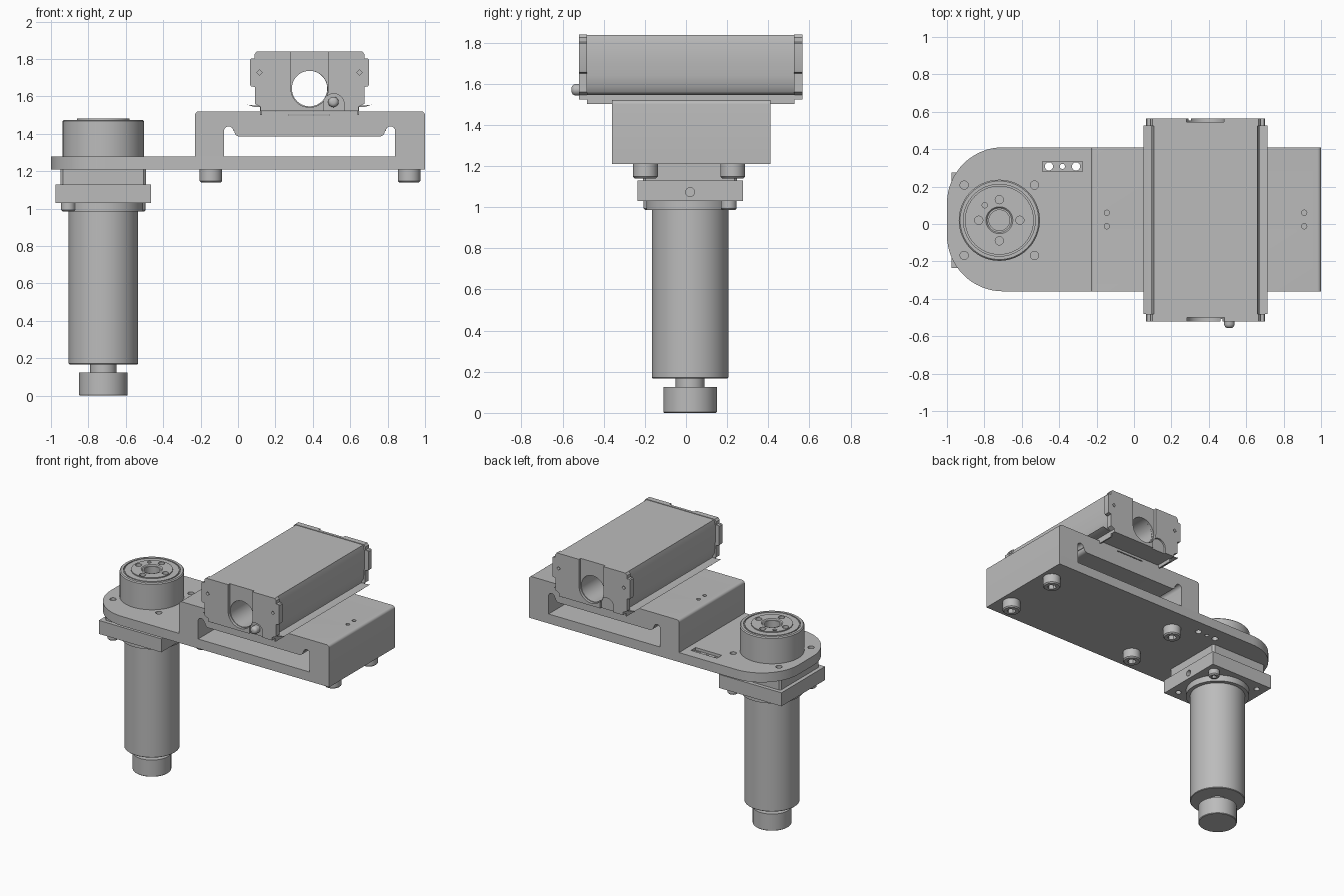
import bpy, bmesh, math
from mathutils import Matrix, Vector

if "Cube" in bpy.data.objects:
    bpy.data.objects.remove(bpy.data.objects["Cube"], do_unlink=True)

grey = bpy.data.materials.new("machined grey")
grey.use_nodes = True
COLOR = (0.5, 0.5, 0.5, 1)
grey.diffuse_color = COLOR
grey.node_tree.nodes["Principled BSDF"].inputs["Base Color"].default_value = COLOR


def finish(name, bm):
    bmesh.ops.recalc_face_normals(bm, faces=bm.faces)
    mesh = bpy.data.meshes.new(name)
    bm.to_mesh(mesh)
    bm.free()
    mesh.materials.append(grey)
    ob = bpy.data.objects.new(name, mesh)
    bpy.context.collection.objects.link(ob)
    return ob


def box(name, x0, x1, y0, y1, z0, z1):
    bm = bmesh.new()
    size = Vector((x1 - x0, y1 - y0, z1 - z0))
    mid = Vector((x0 + x1, y0 + y1, z0 + z1)) / 2
    bmesh.ops.create_cube(bm, size=1, matrix=Matrix.Translation(mid) @ Matrix.Diagonal(size).to_4x4())
    return finish(name, bm)


def cyl(name, at, r, depth, axis="z", sides=48):
    """Cylinder starting at a point and running along +axis."""
    bm = bmesh.new()
    turn = {"z": Matrix(), "y": Matrix.Rotation(-math.pi / 2, 4, "X"),
            "x": Matrix.Rotation(math.pi / 2, 4, "Y")}[axis]
    bmesh.ops.create_cone(bm, cap_ends=True, segments=sides, radius1=r, radius2=r, depth=depth,
                          matrix=Matrix.Translation(at) @ turn @ Matrix.Translation((0, 0, depth / 2)))
    return finish(name, bm)


def prism(name, points, lo, hi, axis="y"):
    """Extrude an (x, z) outline along y, or an (x, y) outline along z."""
    bm = bmesh.new()
    put = (lambda p: (p[0], lo, p[1])) if axis == "y" else (lambda p: (p[0], p[1], lo))
    face = bm.faces.new([bm.verts.new(put(p)) for p in points])
    new = bmesh.ops.extrude_face_region(bm, geom=[face])["geom"]
    step = Vector((0, hi - lo, 0)) if axis == "y" else Vector((0, 0, hi - lo))
    bmesh.ops.translate(bm, verts=[v for v in new if isinstance(v, bmesh.types.BMVert)], vec=step)
    return finish(name, bm)


def lathe(name, x, y, profile):
    bm = bmesh.new()
    vs = [bm.verts.new((x + r, y, z)) for r, z in profile]
    es = [bm.edges.new(pair) for pair in zip(vs, vs[1:])]
    bmesh.ops.spin(bm, geom=vs + es, cent=(x, y, 0), axis=(0, 0, 1), angle=math.tau, steps=64)
    bmesh.ops.remove_doubles(bm, verts=bm.verts, dist=0.0002)
    return finish(name, bm)


def arc(cx, cy, r, a0, a1, n=6):
    angles = [math.radians(a0 + (a1 - a0) * i / n) for i in range(n + 1)]
    return [(cx + r * math.cos(a), cy + r * math.sin(a)) for a in angles]


def cut(ob, *cutters):
    for c in cutters:
        mod = ob.modifiers.new("cut", "BOOLEAN")
        mod.operation, mod.solver, mod.object = "DIFFERENCE", "EXACT", c
        bpy.context.view_layer.objects.active = ob
        bpy.ops.object.modifier_apply(modifier=mod.name)
        bpy.data.objects.remove(c, do_unlink=True)


MX, MY = -0.72, 0.02          # motor axis
Y0, Y1 = -0.36, 0.41          # plate depth
corners = [(MX + sx * 0.188, MY + sy * 0.188) for sx in (-1, 1) for sy in (-1, 1)]

# Base plate with rounded end, bolt holes and sensor recess
plate = prism("base_plate", [(1, Y0), (1, Y1)] + arc(-0.7, Y1 - 0.3, 0.3, 90, 180, 16)
              + arc(-0.7, Y0 + 0.3, 0.3, 180, 270, 16), 1.21, 1.28, "z")
for x, y in corners:
    cut(plate, cyl("cutter", (x, y, 1.1), 0.022, 0.3, sides=24))
cut(plate, box("cutter", -0.49, -0.275, 0.28, 0.335, 1.26, 1.3))
for x, r in ((-0.455, 0.022), (-0.383, 0.014), (-0.31, 0.022)):
    cut(plate, cyl("cutter", (x, 0.308, 1.1), r, 0.3, sides=24))

# Bridge with relieved opening
side = arc(-0.05, 1.415, 0.025, 180, 0, 8) + arc(0.01, 1.415, 0.03, 180, 270)
side = [(-0.075, 1.28)] + side
mid = 0.3825
bridge = prism("bridge", [(-0.23, 1.28)] + side + [(2 * mid - x, z) for x, z in reversed(side)]
               + [(1, 1.28)] + arc(0.98, 1.5, 0.02, 0, 90) + arc(-0.21, 1.5, 0.02, 90, 180), Y0, Y1)
for x in (-0.145, 0.91):
    for y in (-0.012, 0.06):
        cut(bridge, cyl("cutter", (x, y, 1.46), 0.014, 0.1, sides=20))
cut(bridge, box("cutter", 0.27, 0.49, Y0 - 0.1, Y1 + 0.1, 1.497, 1.503))


def socket_bolt(name, x, y, z, r, h):
    bolt = lathe(name, x, y, [(0, z + h), (r, z + h), (r, z + 0.008), (r - 0.008, z), (0, z)])
    cut(bolt, cyl("cutter", (x, y, z - 0.02), r * 0.5, 0.02 + h * 0.55, sides=6))


for x in (-0.145, 0.915):
    for y in (-0.197, 0.227):
        socket_bolt("bridge_bolt", x, y, 1.14, 0.06, 0.07)

# Motor mount: spacer block, flange, collar
c, h = 0.012, 0.228
spacer = [(h, c - h), (h, h - c), (h - c, h), (c - h, h), (-h, h - c), (-h, c - h), (c - h, -h), (h - c, -h)]
prism("spacer_block", [(MX + x, MY + y) for x, y in spacer], 1.13, 1.21, "z")
flange = box("motor_flange", MX - 0.256, MX + 0.256, MY - 0.256, MY + 0.256, 1.03, 1.13)
cut(flange, cyl("cutter", (MX + 0.22, MY, 1.073), 0.022, 0.1, "x", 24))
for i, (x, y) in enumerate(corners):
    if i in (0, 3):
        socket_bolt("flange_bolt", x, y, 0.985, 0.038, 0.045)
    else:
        cut(flange, cyl("cutter", (x, y, 1.0), 0.02, 0.09, sides=24))

# Motor body with encoder cap
lathe("motor_body", MX, MY, [(0, 0), (0.126, 0), (0.13, 0.004), (0.13, 0.125), (0.07, 0.125), (0.07, 0.168),
                             (0.182, 0.168), (0.186, 0.172), (0.186, 0.985), (0.213, 0.985), (0.213, 1.03),
                             (0, 1.03)])

# Rotary output head with ring groove, centre bore and screw holes
head = lathe("output_head", MX, MY, [(0, 1.28), (0.217, 1.28), (0.217, 1.468), (0.21, 1.475), (0.192, 1.475),
                                     (0.192, 1.465), (0.184, 1.465), (0.184, 1.475), (0.14, 1.475),
                                     (0.14, 1.482), (0.072, 1.482), (0.065, 1.475), (0.055, 1.475),
                                     (0.055, 1.42), (0, 1.42)])
for i in range(4):
    a = i * math.pi / 2
    cut(head, cyl("cutter", (MX + 0.11 * math.cos(a), MY + 0.11 * math.sin(a), 1.44), 0.022, 0.1, sides=24))
cut(head, cyl("cutter", (MX - 0.078, MY + 0.08, 1.45), 0.014, 0.1, sides=20))

# Linear unit: body extrusion with through bore
CY = 0.0225
half = [(0.12, 1.525), (0.12, 1.56), (0.104, 1.585), (0.098, 1.64), (0.094, 1.7), (0.094, 1.79), (0.106, 1.836)]
body = prism("slide_body", half + [(2 * mid - x, z) for x, z in reversed(half)], -0.485, 0.53)
cut(body, cyl("cutter", (0.383, -1, 1.642), 0.095, 2, "y", 64))

# Thin side lips with hooks
for sx in (-1, 1):
    lip = [(0.05, 1.556), (0.085, 1.544), (0.118, 1.544), (0.118, 1.5), (0.127, 1.5), (0.127, 1.552), (0.085, 1.552)]
    prism("side_lip", [(x if sx < 0 else 2 * mid - x, z) for x, z in lip], -0.482, 0.527)

# End caps: the rear one is the front one turned half round
cap = [(0.12, 1.523), (0.12, 1.545), (0.09, 1.56), (0.09, 1.65), (0.068, 1.655), (0.064, 1.665), (0.064, 1.795),
       (0.07, 1.802), (0.088, 1.802), (0.088, 1.825), (0.1, 1.84)]
cap = cap + [(2 * mid - x, z) for x, z in reversed(cap)]
for name, turn in (("front_cap", 0), ("rear_cap", math.pi)):
    ob = prism(name, cap, -0.52, -0.48)
    cut(ob, prism("cutter", [(0.283, 1.9)] + arc(0.383, 1.642, 0.1, 180, 360, 24) + [(0.483, 1.9)], -0.6, -0.5),
        cyl("cutter", (0.383, -0.6, 1.642), 0.095, 0.3, "y", 64),
        prism("cutter", [(0.567, 1.5)] + arc(0.512, 1.56, 0.055, 0, 180, 12) + [(0.457, 1.5)], -0.6, -0.508))
    for x in (0.115, 0.65):
        cut(ob, cyl("cutter", (x, -0.6, 1.728), 0.014, 0.1, "y", 4))
    spin = Matrix.Translation((mid, CY, 0)) @ Matrix.Rotation(turn, 4, "Z") @ Matrix.Translation((-mid, -CY, 0))
    ob.data.transform(spin)

# Cable port with rounded tip
port = lathe("cable_port", 0, 0, [(0, 0), (0.028, 0), (0.028, 0.035)] + arc(0.006, 0.035, 0.022, 0, 90) + [(0, 0.057)])
port.data.transform(Matrix.Translation((0.51, -0.5, 1.57)) @ Matrix.Rotation(math.pi / 2, 4, "X"))

# Smooth curved faces, keep sharp edges
bpy.ops.object.select_all(action="DESELECT")
for ob in bpy.context.collection.objects:
    if ob.type == "MESH" and grey.name in ob.data.materials:
        ob.select_set(True)
        bpy.context.view_layer.objects.active = ob
bpy.ops.object.shade_smooth_by_angle(angle=math.radians(30))
